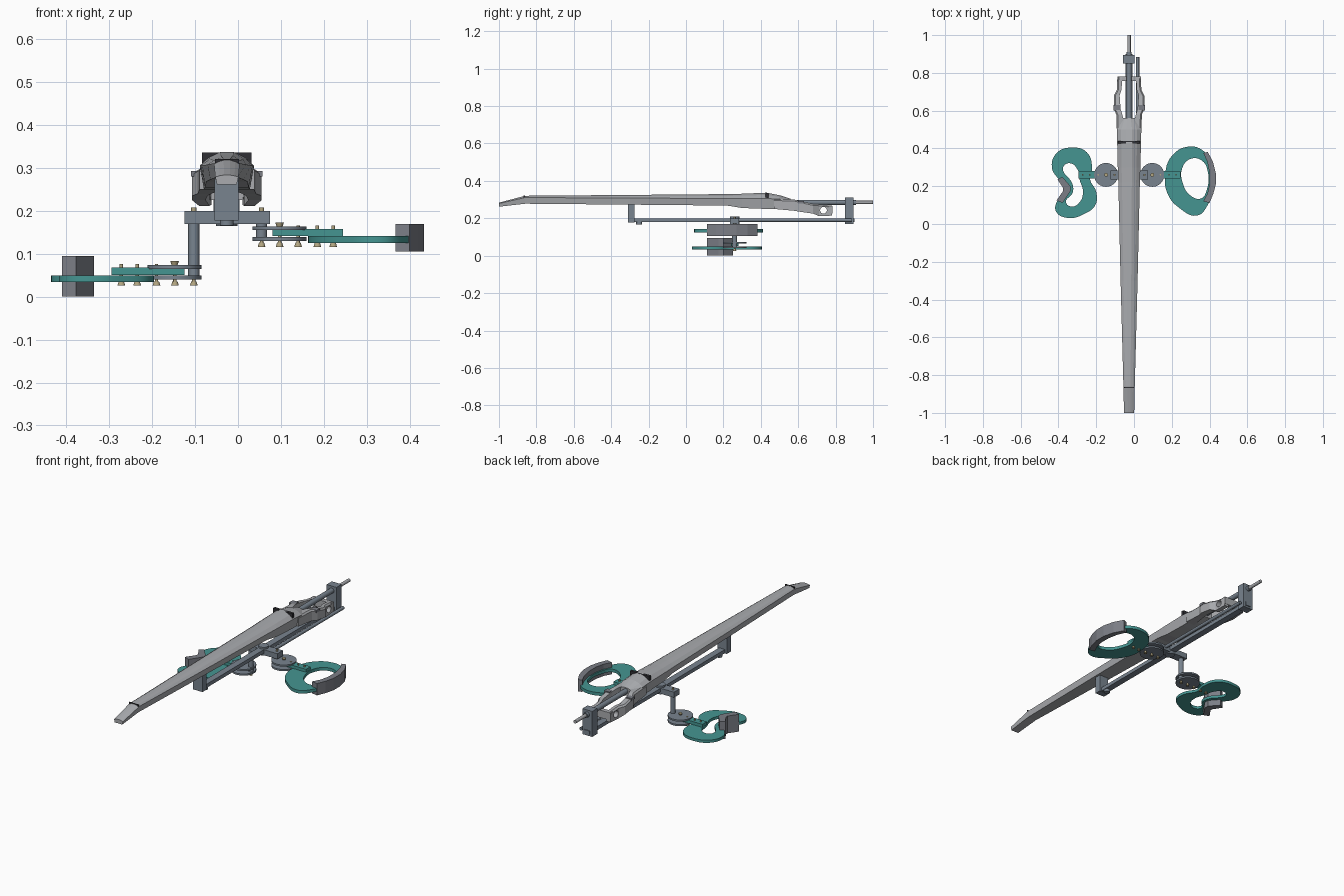
import bpy, bmesh, math
from mathutils import Vector

cube = bpy.data.objects.get("Cube")
if cube:
    bpy.data.objects.remove(cube, do_unlink=True)

CX = -0.026   # centre line of the long body
ARM_Y = 0.26  # line of the side supports


def material(name, rgb):
    m = bpy.data.materials.new(name)
    m.use_nodes = True
    m.diffuse_color = (*rgb, 1)
    m.node_tree.nodes["Principled BSDF"].inputs["Base Color"].default_value = (*rgb, 1)
    return m


BODY = material("light grey", (0.40, 0.41, 0.43))
STEEL = material("steel grey", (0.19, 0.23, 0.275))
TEAL = material("teal", (0.06, 0.30, 0.285))
PAD = material("pad grey", (0.20, 0.21, 0.24))
BRASS = material("brass", (0.45, 0.38, 0.22))
DARK = material("dark grey", (0.03, 0.03, 0.035))


def finish(name, bm, mat, smooth=False):
    bmesh.ops.recalc_face_normals(bm, faces=bm.faces)
    mesh = bpy.data.meshes.new(name)
    bm.to_mesh(mesh)
    bm.free()
    mesh.materials.append(mat)
    ob = bpy.data.objects.new(name, mesh)
    bpy.context.collection.objects.link(ob)
    if smooth:
        bpy.ops.object.select_all(action='DESELECT')
        ob.select_set(True)
        bpy.context.view_layer.objects.active = ob
        bpy.ops.object.shade_smooth_by_angle(angle=math.radians(35))
    return ob


def box(name, x, y, z, mat):
    bm = bmesh.new()
    bmesh.ops.create_cube(bm, size=1)
    for v in bm.verts:
        v.co = Vector([lo + (c + 0.5) * (hi - lo) for c, (lo, hi) in zip(v.co, (x, y, z))])
    return finish(name, bm, mat)


def rod(name, start, end, r, mat, sides=24, r2=None):
    a, b = Vector(start), Vector(end)
    bm = bmesh.new()
    bmesh.ops.create_cone(bm, cap_ends=True, segments=sides, radius1=r,
                          radius2=r if r2 is None else r2, depth=(b - a).length)
    turn = (b - a).to_track_quat('Z', 'Y')
    for v in bm.verts:
        v.co = turn @ v.co + (a + b) / 2
    return finish(name, bm, mat, True)


def loft(name, rings, mat):
    bm = bmesh.new()
    loops = [[bm.verts.new(p) for p in ring] for ring in rings]
    n = len(loops[0])
    for a, b in zip(loops, loops[1:]):
        for i in range(n):
            bm.faces.new((a[i], a[(i + 1) % n], b[(i + 1) % n], b[i]))
    bm.faces.new(loops[0])
    bm.faces.new(loops[-1])
    return finish(name, bm, mat)


def plate(name, outlines, z0, z1, mat):
    """Smooth closed outlines, later ones being holes, given a thickness."""
    cu = bpy.data.curves.new(name, 'CURVE')
    cu.dimensions, cu.fill_mode = '2D', 'BOTH'
    cu.extrude, cu.resolution_u = (z1 - z0) / 2, 6
    for pts in outlines:
        s = cu.splines.new('BEZIER')
        s.bezier_points.add(len(pts) - 1)
        s.use_cyclic_u = True
        for p, (x, y) in zip(s.bezier_points, pts):
            p.co = (x, y, 0)
            p.handle_left_type = p.handle_right_type = 'AUTO'
    tmp = bpy.data.objects.new(name + "_curve", cu)
    bpy.context.collection.objects.link(tmp)
    bpy.context.view_layer.update()
    bm = bmesh.new()
    bm.from_mesh(tmp.evaluated_get(bpy.context.evaluated_depsgraph_get()).to_mesh())
    bpy.data.objects.remove(tmp, do_unlink=True)
    bmesh.ops.remove_doubles(bm, verts=bm.verts, dist=1e-5)
    bmesh.ops.translate(bm, verts=bm.verts, vec=(0, 0, (z0 + z1) / 2))
    return finish(name, bm, mat, True)


# Long tapering body: y, half width, bottom, shoulder, crown
stations = [(-1, .027, .262, .279, .284), (-.86, .03, .278, .311, .321),
            (-.3, .045, .273, .308, .326), (.22, .057, .268, .306, .331),
            (.3, .06, .255, .306, .333), (.43, .063, .25, .306, .339),
            (.5, .063, .25, .302, .325), (.56, .035, .262, .295, .305)]


def section(y, w, bottom, side, top):
    ring = [(CX - w * .85, y, bottom), (CX + w * .85, y, bottom)]
    for t in (1, .66, .25, -.25, -.66, -1):
        ring.append((CX + w * t, y, side + (top - side) * (1 - t * t)))
    return ring


loft("long_body", [section(*s) for s in stations], BODY)
box("nut_strip", (CX - .058, CX + .058), (.425, .44), (.30, .336), DARK)
box("tip_seam", (CX - .028, CX + .028), (-.868, -.862), (.30, .321), DARK)

# Forked tail: y, outer, inner, bottom, top
fork = [(.47, .064, .01, .25, .303), (.58, .068, .036, .24, .30), (.61, .081, .045, .235, .292),
        (.68, .081, .05, .225, .277), (.71, .065, .04, .212, .275), (.78, .062, .036, .214, .267)]
for side, s in (("left", 1), ("right", -1)):
    arm = loft(side + "_tail_arm", [[(CX + s * o, y, b), (CX + s * o, y, t - .008),
                                     (CX + s * (o - .008), y, t), (CX + s * i, y, t),
                                     (CX + s * i, y, b)] for y, o, i, b, t in fork], BODY)
    cutter = rod("hole_cutter", (CX - .2, .735, .243), (CX + .2, .735, .243), .018, DARK)
    cutter.hide_render = True
    cut = arm.modifiers.new("hole", 'BOOLEAN')
    cut.object, cut.solver = cutter, 'EXACT'
    bpy.ops.object.select_all(action='DESELECT')
    bpy.context.view_layer.objects.active = arm
    arm.select_set(True)
    bpy.ops.object.modifier_apply(modifier="hole")
    bpy.data.objects.remove(cutter, do_unlink=True)
    box(side + "_arm_band", (CX + s * .066 - .017, CX + s * .066 + .017),
        (.60, .63), (.28, .2935), PAD)
box("tail_bar", (CX - .062, CX + .062), (.758, .782), (.225, .266), BODY)

# Tail spindle and its end block
rod("tail_spindle", (CX, .52, .285), (CX, .91, .285), .014, STEEL)
rod("spindle_tip", (CX, .9, .285), (CX, 1, .285), .009, BODY)
box("end_block", (CX - .031, CX + .029), (.85, .895), (.17, .31), STEEL)

# Rail under the body
box("lower_rail", (CX - .018, CX + .018), (-.3, .9), (.18, .2), STEEL)
rod("side_rail", (.019, .24, .19), (.019, .885, .19), .009, STEEL)
box("front_post", (CX - .029, CX + .027), (-.31, -.275), (.178, .277), STEEL)
rod("front_post_knob", (CX, -.25, .166), (CX, -.25, .185), .016, STEEL)
rod("rail_knob", (CX, ARM_Y, .165), (CX, ARM_Y, .21), .025, STEEL)

# Cross bar with a post at each end
box("cross_bar", (-.125, .075), (.235, .283), (.17, .2), STEEL)
rod("right_post", (-.103, ARM_Y, .04), (-.103, ARM_Y, .2), .013, STEEL)
rod("left_post", (.055, ARM_Y, .13), (.055, ARM_Y, .2), .013, STEEL)

# Side supports: paired discs, teal tab and brass screws
for side, s, cx, z, tab, screws in (
        ("left", 1, .097, .13, (.08, .245), (.055, .097, .14, .185, .222)),
        ("right", -1, -.148, .04, (-.295, -.125), (-.103, -.147, -.19, -.235, -.272))):
    for level, h in (("lower", 0), ("upper", .025)):
        rod(f"{side}_{level}_disc", (cx, ARM_Y, z + h), (cx, ARM_Y, z + h + .009), .063, STEEL, 40)
    box(side + "_tab", tab, (.24, .28), (z + .011, z + .028), TEAL)
    for k, x in enumerate(screws):
        rod(f"{side}_screw_{k}", (x, ARM_Y, z - .01), (x, ARM_Y, z + .036), .004, BRASS, 12)
        rod(f"{side}_screw_head_{k}", (x, ARM_Y, z - .014), (x, ARM_Y, z - .004), .009, BRASS, 12, .006)
    rod(side + "_pivot_nut", (cx, ARM_Y, z + .034), (cx, ARM_Y, z + .043), .007, BRASS, 12, .01)
    rod(side + "_post_nut", (screws[0], ARM_Y, .2), (screws[0], ARM_Y, .208), .006, BRASS, 12)

# Left oval rest and its curved pad
plate("left_rest", [
    [(.165, .26), (.20, .36), (.29, .41), (.37, .385), (.42, .3), (.425, .21),
     (.39, .1), (.335, .045), (.24, .085), (.18, .155)],
    [(.255, .295), (.3, .345), (.36, .335), (.39, .28), (.385, .18), (.355, .135),
     (.3, .15), (.26, .21)]], .125, .142, TEAL)


def band(name, inner, outer, z0, z1):
    pts = inner + outer[::-1]
    loft(name, [[(x, y, z) for x, y in pts] for z in (z0, z1)], PAD)


band("left_pad", [(.367, .375), (.388, .33), (.4, .27), (.4, .21), (.388, .16), (.367, .12)],
     [(.39, .382), (.418, .33), (.433, .27), (.433, .21), (.42, .16), (.4, .112)], .105, .17)

# Right kidney rest and its bent pad
plate("right_rest", [
    [(-.435, .3), (-.41, .375), (-.33, .405), (-.25, .38), (-.222, .3), (-.232, .235),
     (-.2, .17), (-.205, .1), (-.26, .055), (-.35, .032), (-.412, .065), (-.41, .115),
     (-.355, .17), (-.355, .2), (-.405, .245)],
    [(-.375, .3), (-.34, .322), (-.3, .29), (-.288, .235), (-.27, .17), (-.288, .115),
     (-.33, .092), (-.36, .115), (-.325, .165), (-.325, .21)]], .034, .049, TEAL)
band("right_pad", [(-.405, .235), (-.375, .19), (-.375, .175), (-.41, .125)],
     [(-.38, .25), (-.336, .2), (-.336, .175), (-.378, .112)], .0, .095)
